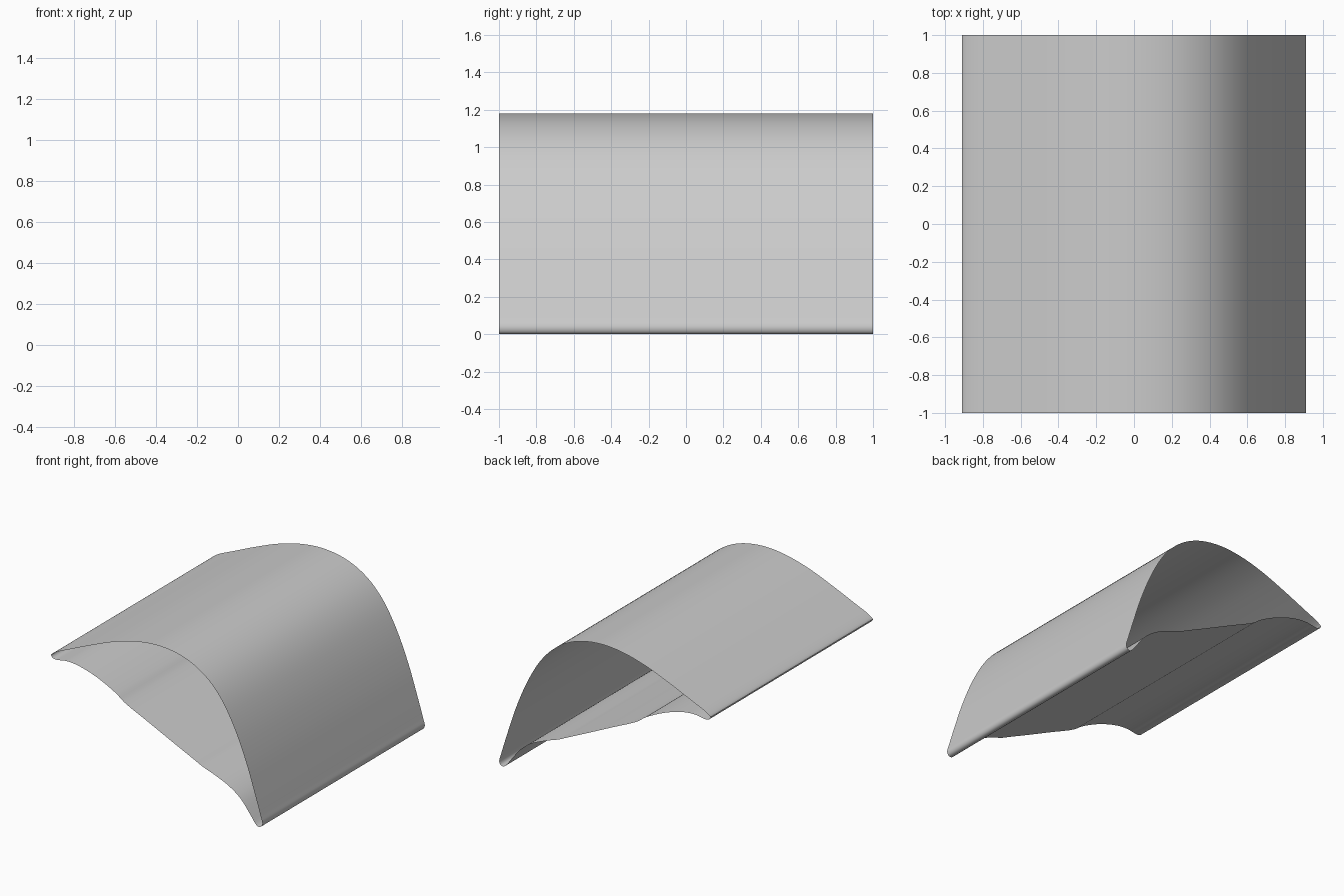
import bpy, bmesh
from mathutils import Vector

if "Cube" in bpy.data.objects:
    bpy.data.objects.remove(bpy.data.objects["Cube"])

# closed cross-section (x, z): upper side left to right, then underside back to the left tip
PROFILE = [
    (-.91, .862), (-.875, .89), (-.75, .947), (-.55, 1.035), (-.35, 1.113), (-.15, 1.165), (.03, 1.18),
    (.2, 1.157), (.33, 1.107), (.45, 1.025), (.56, .902), (.67, .712), (.77, .475),
    (.845, .25), (.895, .09), (.91, .035), (.90, .008), (.877, 0), (.855, .012),
    (.81, .07), (.72, .18), (.62, .25), (.5, .302), (.39, .342), (.34, .366),
    (.15, .455), (-.06, .555), (-.28, .66), (-.35, .71), (-.52, .793), (-.68, .84),
    (-.78, .848), (-.87, .835), (-.9, .843),
]
STEPS = 4


def smooth_loop(pts, steps):
    """Closed centripetal spline through the given points."""
    p = [Vector(q) for q in pts]
    n, out = len(p), []
    for i in range(n):
        a, b, c, d = p[i - 1], p[i], p[(i + 1) % n], p[(i + 2) % n]
        t0, t1, t2 = (max((q - r).length, 1e-4) ** .5 for q, r in ((b, a), (c, b), (d, c)))
        m1 = ((b - a) / t0 - (c - a) / (t0 + t1) + (c - b) / t1) * t1
        m2 = ((c - b) / t1 - (d - b) / (t1 + t2) + (d - c) / t2) * t1
        for k in range(steps):
            t = k / steps
            out.append(b * (2*t**3 - 3*t**2 + 1) + m1 * (t**3 - 2*t**2 + t)
                       + c * (3*t**2 - 2*t**3) + m2 * (t**3 - t**2))
    return out


# open-ended thin shell swept along y
bm = bmesh.new()
loop = smooth_loop(PROFILE, STEPS)
front = [bm.verts.new((q.x, -1, q.y)) for q in loop]
back = [bm.verts.new((q.x, 1, q.y)) for q in loop]
for i in range(len(loop)):
    j = (i + 1) % len(loop)
    bm.faces.new((front[j], front[i], back[i], back[j]))

# the profile runs clockwise seen from the front: make the top face up
bm.normal_update()
top = max(bm.faces, key=lambda f: f.calc_center_median().z)
if top.normal.z < 0:
    bmesh.ops.reverse_faces(bm, faces=bm.faces[:])
mesh = bpy.data.meshes.new("curved_shell")
bm.to_mesh(mesh)
bm.free()

shell = bpy.data.objects.new("curved_shell", mesh)
bpy.context.collection.objects.link(shell)
bpy.context.view_layer.objects.active = shell
shell.select_set(True)
bpy.ops.object.shade_smooth_by_angle()
